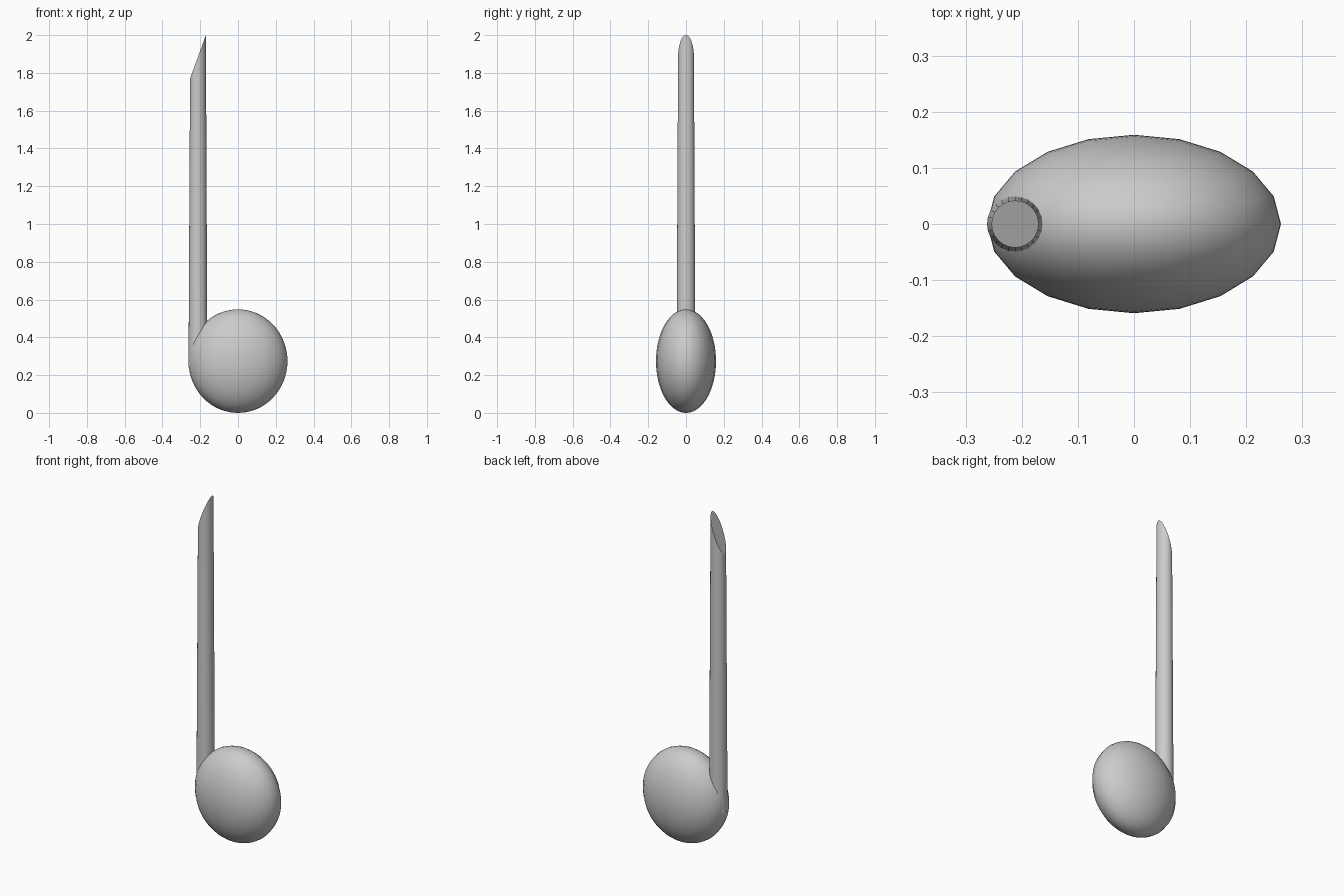
import bpy
import math

if "Cube" in bpy.data.objects:
    bpy.data.objects.remove(bpy.data.objects["Cube"])


def smooth(obj, angle):
    bpy.ops.object.select_all(action='DESELECT')
    obj.select_set(True)
    bpy.context.view_layer.objects.active = obj
    bpy.ops.object.shade_smooth_by_angle(angle=math.radians(angle))


# note head: flattened ball, 20 sides around
bpy.ops.mesh.primitive_uv_sphere_add(segments=20, ring_count=32, radius=1)
head = bpy.context.object
head.name = "note_head"
for v in head.data.vertices:
    x, y, z = v.co
    v.co = (x * 0.262, y * 0.159, 0.274 + z * 0.274)
smooth(head, 40)

# stem: tapered rod with a slanted top
STEM_X, BOTTOM, TOP_MID, SLOPE = -0.212, 0.24, 1.885, 2.738
bpy.ops.mesh.primitive_cone_add(vertices=24, radius1=0.05, radius2=0.042, depth=2)
stem = bpy.context.object
stem.name = "note_stem"
for v in stem.data.vertices:
    x, y, z = v.co
    v.co = (STEM_X + x, y, TOP_MID + SLOPE * x if z > 0 else BOTTOM)
smooth(stem, 20)
